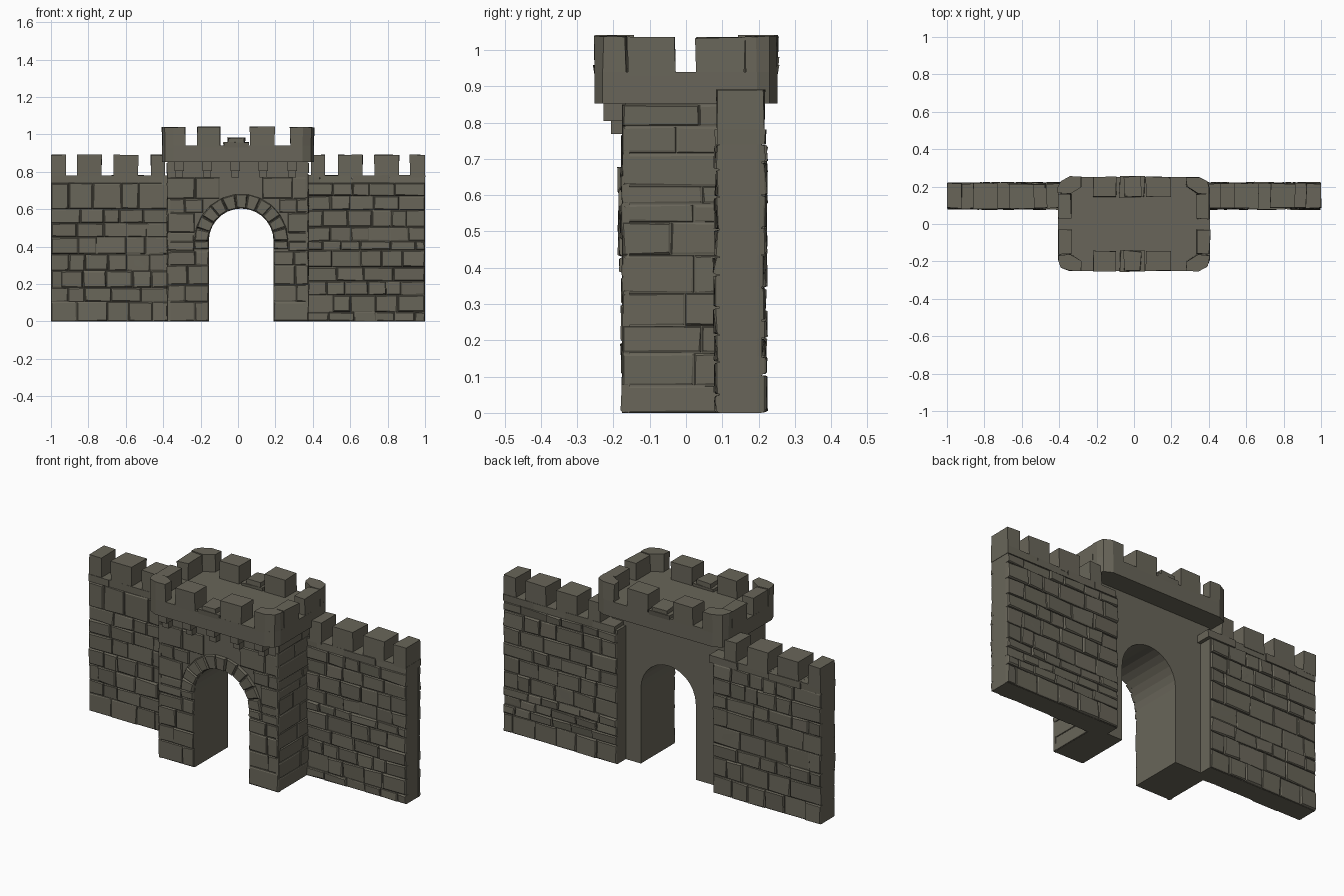
import bpy, bmesh, math, random
from mathutils import Vector

if "Cube" in bpy.data.objects:
    bpy.data.objects.remove(bpy.data.objects["Cube"])

random.seed(7)
R = random.uniform
stone_mat = bpy.data.materials.new("weathered_stone")
stone_mat.diffuse_color = (0.14, 0.131, 0.10, 1)
stone_mat.use_nodes = True
stone_mat.node_tree.nodes["Principled BSDF"].inputs["Base Color"].default_value = stone_mat.diffuse_color


def finish(bm, name):
    bmesh.ops.recalc_face_normals(bm, faces=bm.faces)
    me = bpy.data.meshes.new(name)
    bm.to_mesh(me)
    bm.free()
    me.materials.append(stone_mat)
    ob = bpy.data.objects.new(name, me)
    bpy.context.collection.objects.link(ob)
    return ob


def loft(bm, a, b):
    """Closed solid between two matching outlines."""
    va, vb = [bm.verts.new(p) for p in a], [bm.verts.new(p) for p in b]
    bm.faces.new(va[::-1])
    bm.faces.new(vb)
    for i in range(len(va)):
        j = (i + 1) % len(va)
        bm.faces.new((va[i], va[j], vb[j], vb[i]))


def prism(bm, pts, z0, z1, jit=0.0):
    loft(bm, [(x, y, z0) for x, y in pts],
         [(x + R(-jit, jit), y + R(-jit, jit), z1 - R(0, jit)) for x, y in pts])


def block(bm, x0, x1, y0, y1, z0, z1, jit=0.0):
    prism(bm, [(x0, y0), (x1, y0), (x1, y1), (x0, y1)], z0, z1, jit)


def stone(bm, u0, u1, v0, v1, place, depth, rough=0.004):
    """Rough-hewn facing stone on a surface given by place(u, v, depth)."""
    c = [(u0, v0, 1, 1), (u1, v0, -1, 1), (u1, v1, -1, -1), (u0, v1, 1, -1)]
    base, mid, top = [], [], []
    for u, v, su, sv in c:
        d = depth + R(-rough, rough)
        base.append(place(u, v, -0.012))
        mid.append(place(u + su * 0.002, v + sv * 0.002, d * 0.6))
        top.append(place(u + su * R(.003, .009), v + sv * R(.003, .009), d))
    loft(bm, base, mid)
    loft(bm, mid, top)


def courses(bm, spans, v1, place, depth, rough, wide):
    """Rows of stones; spans(v0, v1) gives the free stretches of a row."""
    v = 0.0
    while v < v1 - 0.01:
        h = random.choice((0.05, 0.075, 0.09, 0.105))
        top = v + h if v + h < v1 - 0.045 else v1
        for a, b in spans(v, top):
            u = a
            while u < b - 0.005:
                w = R(*wide)
                e = u + w if u + w < b - 0.05 else b
                stone(bm, u, e, v, top, place, R(*depth), rough)
                u = e
        v = top


# Curtain walls: core, facing stones on both sides, top ledge, merlons
MERLONS = ((0.39, 0.465), (0.535, 0.665), (0.73, 0.86), (0.92, 1.0))
for s, side in ((-1, "left"), (1, "right")):
    inner = 0.285 if s > 0 else 0.32
    bm = bmesh.new()
    block(bm, *sorted((s * inner, s * 0.998)), 0.092, 0.208, 0, 0.76)
    finish(bm, side + "_wall_core")

    bm = bmesh.new()
    courses(bm, lambda a, b: [(0.37, 1.0)], 0.74,
            lambda u, v, d: Vector((s * u, 0.092 - d, v)), (0.005, 0.014), 0.005, (0.08, 0.17))
    courses(bm, lambda a, b: [(inner, 1.0)], 0.74,
            lambda u, v, d: Vector((s * u, 0.208 + d, v)), (0.005, 0.014), 0.005, (0.08, 0.17))
    finish(bm, side + "_wall_stones")

    bm = bmesh.new()
    x = 0.3
    while x < 0.99:
        e = min(x + R(0.12, 0.2), 1.0)
        if 1 - e < 0.06:
            e = 1.0
        block(bm, *sorted((s * x, s * e)), R(.08, .088), R(.212, .22), 0.74, 0.782, 0.003)
        x = e
    finish(bm, side + "_wall_ledge")

    bm = bmesh.new()
    for a, b in MERLONS:
        block(bm, *sorted((s * a, s * b)), 0.085, 0.216, 0.77, 0.892, 0.004)
    finish(bm, side + "_wall_merlons")

# Gatehouse body with the arched passage
CX, CZ, RI, RO = 0.017, 0.43, 0.173, 0.252
FRONT, BACK = -0.168, 0.135
arc = [(CX + RI * math.cos(math.pi * i / 14), CZ + RI * math.sin(math.pi * i / 14)) for i in range(15)]
outline = [(0.372, 0), (0.372, 0.86), (-0.374, 0.86), (-0.374, 0), (CX - RI, 0)] + arc[::-1] + [(CX + RI, 0)]
bm = bmesh.new()
loft(bm, [(x, FRONT, z) for x, z in outline], [(x, BACK, z) for x, z in outline])
finish(bm, "gatehouse_body")


# Facing stones on the gatehouse front, kept clear of the arch ring
def front_spans(v0, v1):
    if v0 > CZ + RO - 0.02:
        return [(-0.38, 0.378)]
    if v1 < CZ - 0.05:
        half = RI
    else:
        half = math.sqrt(max(RO ** 2 - max(v0 - CZ, 0) ** 2, 0.0004))
    return [(-0.38, CX - half), (CX + half, 0.378)]


bm = bmesh.new()
courses(bm, front_spans, 0.77, lambda u, v, d: Vector((u, FRONT - d, v)),
        (0.006, 0.011), 0.003, (0.09, 0.17))
finish(bm, "gatehouse_front_stones")

# Large flat stones on the gatehouse sides
bm = bmesh.new()
for s, edge in ((-1, 0.374), (1, 0.372)):
    courses(bm, lambda a, b: [(-0.176, 0.1)], 0.85,
            lambda u, v, d: Vector((s * (edge + d), u, v)), (0.004, 0.008), 0.002, (0.12, 0.26))
finish(bm, "gatehouse_side_stones")

# Ring of arch stones
bm = bmesh.new()
N = 11
step = math.pi * 0.21 / N
polar = lambda u, v, d: Vector((CX + v * math.cos(u / 0.21), FRONT - d, CZ + v * math.sin(u / 0.21)))
for i in range(N):
    stone(bm, i * step, (i + 1) * step, RI + 0.001, RO, polar, R(0.014, 0.02), 0.002)
for a, b in ((CX - RO, CX - RI), (CX + RI, CX + RO)):
    stone(bm, a, b, 0.385, CZ, lambda u, v, d: Vector((u, FRONT - d, v)), 0.016, 0.002)
finish(bm, "arch_ring")

# Stepped corbels under the parapet
bm = bmesh.new()
for x in (-0.315, -0.165, -0.015, 0.135, 0.29):
    block(bm, x - 0.025, x + 0.025, -0.228, -0.15, 0.805, 0.86)
    block(bm, x - 0.02, x + 0.02, -0.206, -0.15, 0.768, 0.81)
finish(bm, "corbels")

# Parapet block with clipped corners
X, Y = 0.405, 0.252
quarter = [(X, 0.195), (0.39, 0.23), (0.345, Y)]
ring = quarter + [(-x, y) for x, y in quarter[::-1]]
ring += [(-x, -y) for x, y in quarter] + [(x, -y) for x, y in quarter[::-1]]
bm = bmesh.new()
prism(bm, ring, 0.852, 0.94)
finish(bm, "parapet")

# Parapet merlons: corners, sides, and front and back rows with a broken middle
bm = bmesh.new()
corner = [(0.28, Y), (0.345, Y), (0.39, 0.23), (X, 0.195), (X, 0.165), (0.34, 0.16), (0.28, 0.2)]
for sx in (-1, 1):
    for sy in (-1, 1):
        prism(bm, [(sx * x, sy * y) for x, y in corner], 0.93, 1.04, 0.004)
        block(bm, *sorted((sx * 0.335, sx * X)), *sorted((sy * 0.028, sy * 0.16)), 0.93, 1.037, 0.005)
for sy in (-1, 1):
    rows = sorted((sy * 0.145, sy * Y))
    block(bm, -0.22, -0.095, *rows, 0.93, 1.042, 0.003)
    block(bm, 0.065, 0.195, *rows, 0.93, 1.042, 0.003)
    block(bm, -0.075, 0.055, *rows, 0.93, 0.96, 0.006)
    block(bm, -0.055, 0.035, *rows, 0.93, 0.985, 0.008)
finish(bm, "parapet_merlons")
